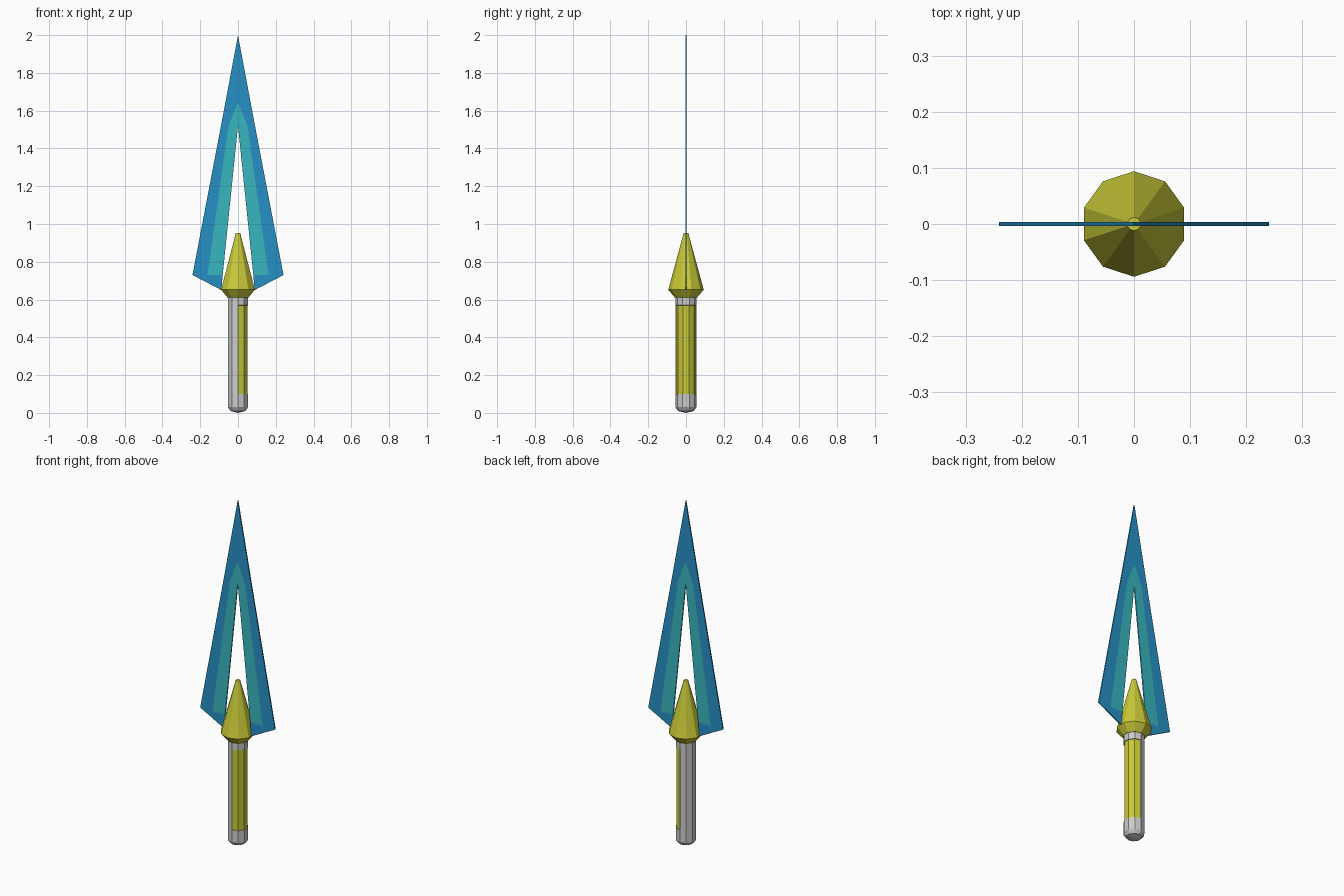
import bpy, bmesh
from math import sin, cos, pi

if "Cube" in bpy.data.objects:
    bpy.data.objects.remove(bpy.data.objects["Cube"])

SIDES = 10


def material(name, rgb):
    m = bpy.data.materials.new(name)
    m.diffuse_color = (*rgb, 1)
    m.use_nodes = True
    m.node_tree.nodes["Principled BSDF"].inputs["Base Color"].default_value = m.diffuse_color
    return m


BLUE = material("blade_blue", (0.02, 0.28, 0.56))
CYAN = material("blade_cyan", (0.04, 0.47, 0.52))
YELLOW = material("yellow", (0.58, 0.58, 0.04))


def finish(name, bm, mats):
    mesh = bpy.data.meshes.new(name)
    bm.to_mesh(mesh)
    bm.free()
    for m in mats:
        mesh.materials.append(m)
    ob = bpy.data.objects.new(name, mesh)
    bpy.context.collection.objects.link(ob)
    return ob


def lathe(profile):
    """Ten-sided solid from (radius, z) points, with a corner facing front and back."""
    bm = bmesh.new()
    rings = []
    for r, z in profile:
        angles = [pi / 2 + 2 * pi * i / SIDES for i in range(SIDES)]
        rings.append([bm.verts.new((r * cos(a), r * sin(a), z)) for a in angles])
    for low, high in zip(rings, rings[1:]):
        for i in range(SIDES):
            j = (i + 1) % SIDES
            bm.faces.new((low[i], low[j], high[j], high[i]))
    bm.faces.new(rings[-1])
    bmesh.ops.remove_doubles(bm, verts=bm.verts, dist=1e-5)
    bmesh.ops.recalc_face_normals(bm, faces=bm.faces)
    return bm


# Handle with a recessed yellow grip on the right half
bm = lathe([(0, 0), (0.042, 0.01), (0.056, 0.03), (0.056, 0.1), (0.056, 0.57), (0.056, 0.615)])
grip = [f for f in bm.faces
        if 0.1 < f.calc_center_median().z < 0.57 and f.calc_center_median().x > 0.01]
bmesh.ops.inset_region(bm, faces=grip, thickness=0.0005, depth=-0.004, use_even_offset=True)
for f in grip:
    f.material_index = 1
finish("handle", bm, [None, YELLOW])

# Pointed guard between handle and blade
finish("guard", lathe([(0, 0.61), (0.058, 0.61), (0.094, 0.652), (0.012, 0.953)]), [YELLOW])

# Split blade: half outline as (x, z), mirrored and thickened
tip, edge, wing, barb = (0, 2.0), (0.09, 1.52), (0.241, 0.73), (0.088, 0.65)
in_tip, in_edge, in_wing = (0, 1.645), (0.05, 1.52), (0.162, 0.73)
slot_top, slot_low = (0, 1.52), (0.081, 0.73)
panels = [
    (0, (tip, in_tip, in_edge, edge)),
    (0, (edge, in_edge, in_wing, wing)),
    (0, (wing, in_wing, slot_low, barb)),
    (1, (in_tip, slot_top, in_edge)),
    (1, (in_edge, slot_top, slot_low, in_wing)),
]
bm = bmesh.new()
for mat, pts in panels:
    f = bm.faces.new([bm.verts.new((x, 0, z)) for x, z in pts])
    f.material_index = mat
bmesh.ops.remove_doubles(bm, verts=bm.verts, dist=1e-5)
bmesh.ops.recalc_face_normals(bm, faces=bm.faces)
blade = finish("blade", bm, [BLUE, CYAN])
mirror = blade.modifiers.new("mirror", 'MIRROR')
mirror.use_axis[0] = True
solid = blade.modifiers.new("thickness", 'SOLIDIFY')
solid.thickness = 0.007
solid.offset = 0
